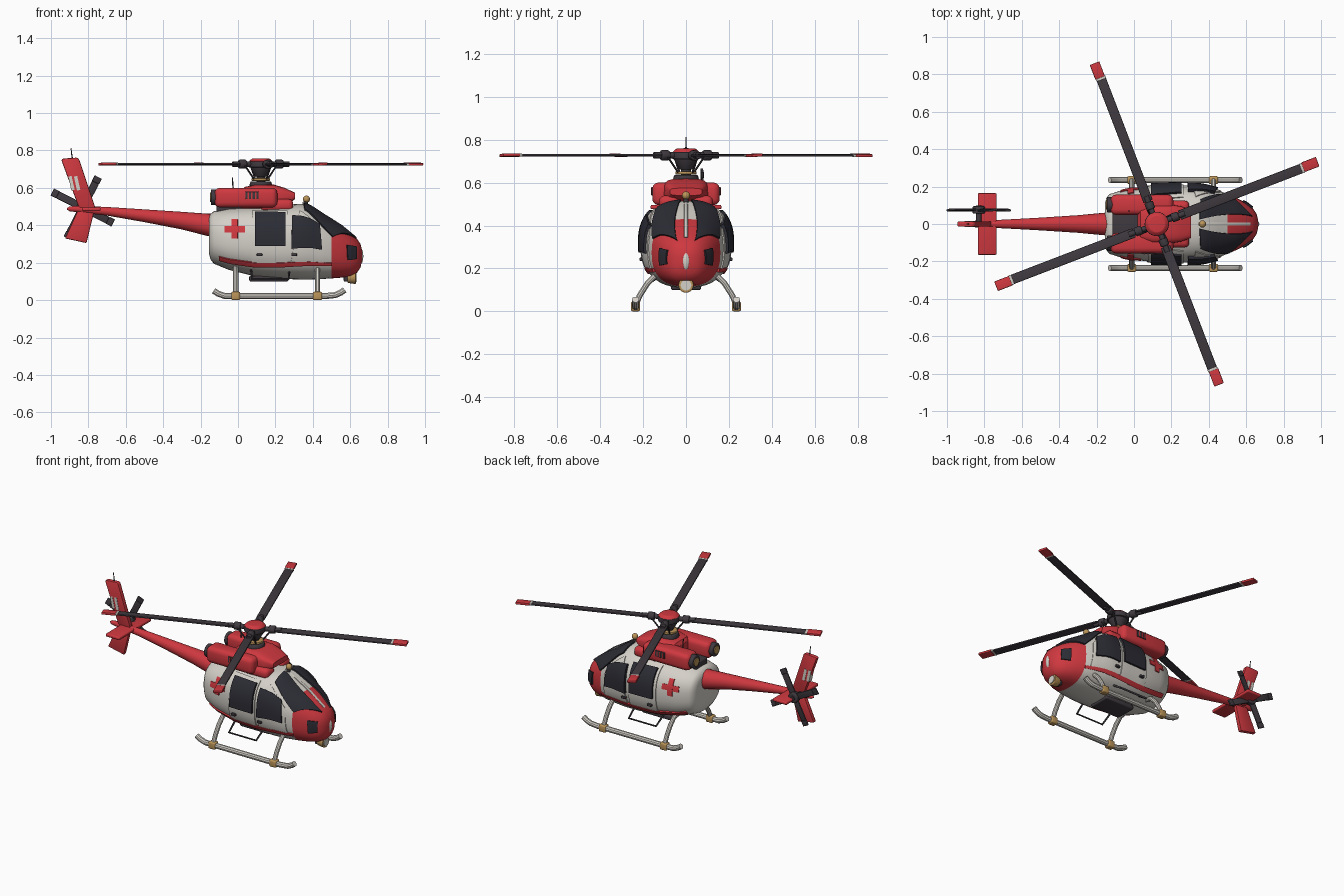
import bpy, bmesh
from math import sin, cos, pi, radians, asin, degrees
from mathutils import Vector, Matrix

if "Cube" in bpy.data.objects:
    bpy.data.objects.remove(bpy.data.objects["Cube"])

def material(name, c):
    m = bpy.data.materials.new(name)
    m.diffuse_color = (*c, 1)
    m.use_nodes = True
    m.node_tree.nodes["Principled BSDF"].inputs["Base Color"].default_value = m.diffuse_color
    return m

RED = material("red_paint", (0.62, 0.04, 0.05))
WHITE = material("white_paint", (0.66, 0.63, 0.58))
GLASS = material("dark_glass", (0.025, 0.025, 0.035))
DARK = material("dark_metal", (0.05, 0.042, 0.05))
BRASS = material("brass", (0.5, 0.3, 0.1))

def finish(name, bm, mat, bevel=0, segs=3):
    bmesh.ops.recalc_face_normals(bm, faces=bm.faces)
    me = bpy.data.meshes.new(name)
    bm.to_mesh(me)
    bm.free()
    ob = bpy.data.objects.new(name, me)
    bpy.context.collection.objects.link(ob)
    me.materials.append(mat)
    if bevel:
        b = ob.modifiers.new("bevel", 'BEVEL')
        b.width, b.segments = bevel, segs
    return ob

def box(name, lo, hi, mat, bevel=0.0, mtx=None):
    bm = bmesh.new()
    lo, hi = Vector(lo), Vector(hi)
    bmesh.ops.create_cube(bm, size=1, matrix=Matrix.Translation((lo + hi) / 2) @ Matrix.Diagonal((*(hi - lo), 1)))
    if mtx:
        bm.transform(mtx)
    return finish(name, bm, mat, bevel)

def rod(name, a, b, r1, mat, r2=None, n=20, bevel=0):
    a, b = Vector(a), Vector(b)
    d = b - a
    bm = bmesh.new()
    m = Matrix.Translation((a + b) / 2) @ d.to_track_quat('Z', 'Y').to_matrix().to_4x4()
    bmesh.ops.create_cone(bm, cap_ends=True, segments=n, radius1=r1, radius2=r1 if r2 is None else r2, depth=d.length, matrix=m)
    return finish(name, bm, mat, bevel)

def tube(name, pts, r, mat):
    cu = bpy.data.curves.new(name, 'CURVE')
    cu.dimensions, cu.bevel_depth, cu.bevel_resolution, cu.use_fill_caps = '3D', r, 3, True
    sp = cu.splines.new('POLY')
    sp.points.add(len(pts) - 1)
    for p, c in zip(sp.points, pts):
        p.co = (*c, 1)
    ob = bpy.data.objects.new(name, cu)
    bpy.context.collection.objects.link(ob)
    cu.materials.append(mat)

def plate(name, pts, y, half, mat, bevel=0.006):
    bm = bmesh.new()
    f = bm.faces.new([bm.verts.new((x, y - half, z)) for x, z in pts])
    ext = bmesh.ops.extrude_face_region(bm, geom=[f])["geom"]
    bmesh.ops.translate(bm, vec=(0, 2 * half, 0), verts=[v for v in ext if isinstance(v, bmesh.types.BMVert)])
    return finish(name, bm, mat, bevel, 2)

def loft(name, rings, mat):
    bm = bmesh.new()
    vs = [[bm.verts.new(p) for p in r] for r in rings]
    n = len(vs[0])
    for a, b in zip(vs, vs[1:]):
        for i in range(n):
            bm.faces.new((a[i], a[(i + 1) % n], b[(i + 1) % n], b[i]))
    bm.faces.new(vs[0])
    bm.faces.new(vs[-1])
    return finish(name, bm, mat)

# fuselage: superellipse stations (x, bottom, top, half width)
ST = [(-.155, .25, .44, .11), (-.148, .22, .46, .14), (-.13, .195, .475, .16), (-.05, .162, .49, .185),
      (.1, .125, .50, .203), (.25, .113, .51, .207), (.34, .11, .515, .203), (.38, .11, .505, .196),
      (.45, .113, .46, .178), (.5, .116, .43, .16), (.55, .12, .40, .138), (.6, .128, .36, .112),
      (.635, .145, .33, .085), (.655, .175, .30, .055), (.664, .215, .265, .02)]
N = 2.5

def station(x):
    for a, b in zip(ST, ST[1:]):
        if x <= b[0]:
            k = (x - a[0]) / (b[0] - a[0])
            return [p + (q - p) * k for p, q in zip(a, b)]
    return ST[-1]

def skin(x, t):
    _, lo, hi, w = station(x)
    f = lambda v: (1 if v >= 0 else -1) * abs(v) ** (2 / N)
    return Vector((x, w * f(cos(t)), (lo + hi) / 2 + (hi - lo) / 2 * f(sin(t))))

def angle_at(x, z):
    _, lo, hi, w = station(x)
    v = max(-1, min(1, (2 * z - lo - hi) / (hi - lo)))
    return degrees(asin((1 if v >= 0 else -1) * abs(v) ** (N / 2)))

def patch(name, corners, thick, mat, s, n=10):
    """Panel following the fuselage skin, corners as (x, angle in degrees)."""
    a, b, c, d = [Vector(p) for p in corners]
    bm = bmesh.new()
    g = []
    for i in range(n + 1):
        for j in range(n + 1):
            u, v = i / n, j / n
            q = a.lerp(b, u).lerp(d.lerp(c, u), v)
            p = skin(q.x, radians(q.y))
            g.append(bm.verts.new((p.x, p.y * s, p.z)))
    for i in range(n):
        for j in range(n):
            k = i * (n + 1) + j
            bm.faces.new((g[k], g[k + 1], g[k + n + 2], g[k + n + 1]))
    ob = finish(name, bm, mat)
    m = ob.modifiers.new("thickness", 'SOLIDIFY')
    m.thickness, m.offset = thick * 2, 0

def side_patch(name, xz, thick, mat, s):
    patch(name, [(x, angle_at(x, z)) for x, z in xz], thick, mat, s)

body = loft("fuselage", [[skin(s[0], 2 * pi * i / 48) for i in range(48)] for s in ST], WHITE)
body.data.materials.append(RED)
for f in body.data.polygons:
    if f.center.x > .5:
        f.material_index = 1
rect = lambda x0, x1, z0, z1: [(x0, z0), (x1, z0), (x1, z1), (x0, z1)]

for s, side in ((1, "left"), (-1, "right")):
    # doors, windows, windscreen and markings
    side_patch(side + "_rear_door", rect(.075, .265, .2, .475), .006, WHITE, s)
    side_patch(side + "_front_door", [(.28, .19), (.47, .19), (.455, .36), (.33, .475)], .006, WHITE, s)
    side_patch(side + "_rear_window", rect(.092, .255, .29, .46), .018, GLASS, s)
    side_patch(side + "_front_window", [(.285, .275), (.445, .27), (.43, .40), (.29, .445)], .018, GLASS, s)
    patch(side + "_windscreen", [(.35, 86), (.355, 55), (.505, 20), (.63, 68)], .009, GLASS, s, 14)
    side_patch(side + "_chin_window", [(.585, .215), (.632, .22), (.63, .285), (.58, .295)], .008, GLASS, s)
    side_patch(side + "_stripe", [(-.1, .215), (.5, .185), (.5, .2), (-.1, .235)], .008, RED, s)
    side_patch(side + "_cross_bar", rect(-.072, .038, .362, .395), .005, RED, s)
    side_patch(side + "_cross_post", rect(-.033, -.001, .33, .43), .006, RED, s)
    for x in (.115, .3):
        box(side + "_door_handle", (x - .015, s * .205 - .012, .235), (x + .015, s * .205 + .012, .25), DARK, .004)

    # engine nacelle with exhaust, vent and intake
    box(side + "_nacelle", (-.125, s * .103 - .054, .495), (.21, s * .103 + .054, .6), RED, .028)
    rod(side + "_exhaust", (-.145, s * .103, .55), (-.09, s * .103, .55), .042, DARK, bevel=.006)
    rod(side + "_exhaust_core", (-.15, s * .103, .55), (-.14, s * .103, .55), .026, BRASS)
    box(side + "_vent", (.04, s * .15, .54), (.11, s * .161, .58), DARK, .003)
    for i in range(3):
        box(side + "_vent_slat", (.05 + i * .02, s * .155, .542), (.058 + i * .02, s * .164, .578), RED)
    box(side + "_roof_fairing", (.12, s * .08 - .045, .475), (.295, s * .08 + .045, .54), RED, .025)

    # landing skid with legs, clamps and step
    tube(side + "_skid", [(-.13, s * .235, .05), (-.105, s * .235, .034), (-.07, s * .235, .022), (.47, s * .235, .022),
                          (.52, s * .235, .027), (.55, s * .235, .04), (.57, s * .235, .055)], .017, WHITE)
    for x in (-.012, .425):
        tube(side + "_skid_leg", [(x, s * .235, .03), (x, s * .215, .075), (x, s * .18, .13), (x, s * .14, .17), (x, s * .08, .18)], .014, WHITE)
        box(side + "_skid_clamp", (x - .024, s * .235 - .021, 0), (x + .024, s * .235 + .021, .045), BRASS, .008)
    tube(side + "_step", [(.07, s * .13, .16), (.075, s * .2, .112), (.27, s * .2, .112), (.275, s * .13, .16)], .006, DARK)

# windscreen divider, nose strip, belly plate, lamps
plate("windscreen_divider", [(.345, .5), (.345, .525), (.5, .438), (.625, .345), (.6, .34)], 0, .009, WHITE, .003)
bm = bmesh.new()
bmesh.ops.create_uvsphere(bm, u_segments=20, v_segments=12, radius=1, matrix=Matrix.Translation((.652, 0, .235)) @ Matrix.Diagonal((.018, .02, .045, 1)))
finish("nose_strip", bm, WHITE)
box("belly_plate", (.06, -.07, .1), (.27, .07, .13), DARK, .008)
box("lamp_mount", (.565, -.022, .1), (.61, .022, .15), DARK, .006)
rod("nose_lamp", (.585, 0, .122), (.63, 0, .122), .03, BRASS, .036, bevel=.005)
rod("nose_lamp_lens", (.628, 0, .122), (.634, 0, .122), .025, WHITE)
rod("roof_lamp_post", (.362, 0, .5), (.362, 0, .53), .012, DARK)
bm = bmesh.new()
bmesh.ops.create_uvsphere(bm, u_segments=16, v_segments=10, radius=.019, matrix=Matrix.Translation((.366, 0, .54)))
finish("roof_lamp", bm, BRASS)

# roof deck and centre cowling
box("engine_deck", (-.115, -.06, .46), (.05, .06, .515), DARK, .01)
def ring(x, lo, hi, w):
    f = lambda v: (1 if v >= 0 else -1) * abs(v) ** .5
    return [(x, w * f(cos(k * pi / 16)), (lo + hi) / 2 + (hi - lo) / 2 * f(sin(k * pi / 16))) for k in range(32)]
loft("centre_cowling", [ring(*r) for r in [(.02, .48, .585, .07), (.035, .48, .605, .09), (.1, .48, .618, .105),
     (.19, .48, .618, .105), (.25, .5, .6, .095), (.305, .54, .574, .075)]], RED)
box("front_intake", (.25, -.06, .515), (.27, .06, .565), DARK, .008)
rod("roof_antenna", (-.025, .07, .58), (-.03, .07, .655), .004, DARK, .003, 8)

# tail boom
loft("tail_boom", [[(x, r * cos(k * pi / 12), z + r * sin(k * pi / 12)) for k in range(24)] for x, z, r in
     [(-.1, .4, .064), (-.16, .402, .06), (-.3, .425, .047), (-.5, .451, .034), (-.7, .475, .023), (-.86, .487, .017), (-.9, .488, .013), (-.915, .488, .004)]], RED)
# fins, stabiliser, tail antenna
plate("upper_fin", [(-.945, .75), (-.935, .757), (-.86, .762), (-.85, .755), (-.76, .485), (-.84, .465)], 0, .014, RED)
plate("lower_fin", [(-.852, .49), (-.765, .49), (-.81, .305), (-.925, .33)], 0, .013, RED)
for x in (-.895, -.865):
    plate("fin_marking", [(x - .012, .66), (x + .005, .665), (x + .022, .59), (x + .004, .585)], 0, .016, WHITE, 0)
box("stabiliser", (-.835, -.165, .476), (-.735, .165, .496), RED, .007)
rod("tail_antenna", (-.885, 0, .75), (-.893, 0, .812), .004, DARK, .002, 8)

# tail rotor on the left of the fin
C = Vector((-.83, .075, .495))
rod("tail_rotor_shaft", (C.x, 0, C.z), (C.x, .1, C.z), .014, DARK)
rod("tail_rotor_hub", (C.x, .055, C.z), (C.x, .095, C.z), .033, DARK, bevel=.006)
for i in range(4):
    m = Matrix.Translation(C) @ Matrix.Rotation(radians(27 + 90 * i), 4, 'Y') @ Matrix.Rotation(radians(8), 4, 'X')
    box("tail_blade", (.02, -.005, -.02), (.15, .005, .02), DARK, .003, m)
    box("tail_blade_tip", (.15, -.006, -.021), (.183, .006, .021), DARK, .003, m)

# main rotor mast and hub
X = .122
for name, z0, z1, r1, r2, mat in (("mast_collar", .61, .635, .062, .055, DARK), ("swash_plate", .638, .652, .05, .05, BRASS),
        ("mast", .6, .73, .024, .024, DARK), ("mast_cone", .66, .71, .03, .058, DARK), ("hub", .71, .742, .065, .065, DARK),
        ("hub_cap", .742, .758, .064, .045, RED)):
    rod(name, (X, 0, z0), (X, 0, z1), r1, mat, r2, 28, .004)
# main rotor blades
for i in range(4):
    turn = Matrix.Translation((X, 0, .727)) @ Matrix.Rotation(radians(21 + 90 * i), 4, 'Z')
    m = turn @ Matrix.Rotation(radians(4), 4, 'X')
    at = lambda *p: turn @ Vector(p)
    rod("blade_root", at(.04, 0, 0), at(.16, 0, 0), .015, DARK)
    rod("blade_damper", at(.085, 0, 0), at(.125, 0, 0), .024, DARK, bevel=.005)
    rod("pitch_link", at(.045, .015, -.08), at(.1, .02, -.005), .005, DARK, n=8)
    box("main_blade", (.13, -.026, -.005), (.83, .026, .005), DARK, .003, m)
    box("blade_band", (.826, -.027, -.006), (.84, .027, .006), WHITE, .002, m)
    box("blade_tip", (.838, -.024, -.007), (.922, .03, .007), RED, .003, m)

# turn curves into meshes and smooth everything
bpy.ops.object.select_all(action='SELECT')
bpy.context.view_layer.objects.active = body
bpy.ops.object.convert(target='MESH')
bpy.ops.object.shade_smooth_by_angle(angle=radians(35))
